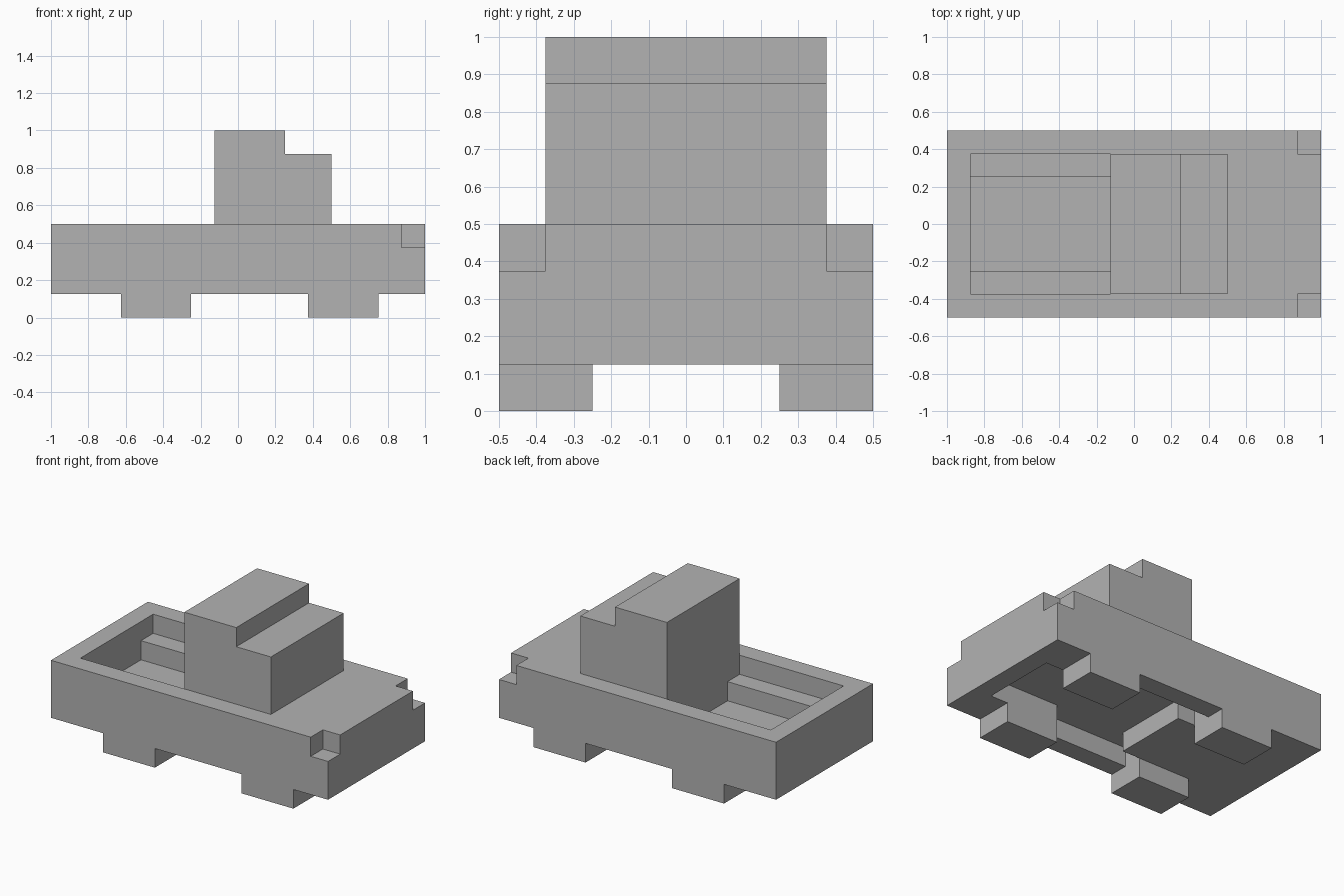
import bpy
import bmesh
from mathutils import Vector

cube = bpy.data.objects.get("Cube")
if cube:
    bpy.data.objects.remove(cube, do_unlink=True)

grey = bpy.data.materials.new("plain grey")
grey.use_nodes = True
COLOUR = (0.45, 0.45, 0.45, 1)
grey.diffuse_color = COLOUR
grey.node_tree.nodes["Principled BSDF"].inputs["Base Color"].default_value = COLOUR


def prism(name, outline, axis, lo, hi):
    """Extrude a flat outline along x, y or z from lo to hi."""
    place = {"x": lambda a, b, t: (t, a, b),
             "y": lambda a, b, t: (a, t, b),
             "z": lambda a, b, t: (a, b, t)}[axis]
    bm = bmesh.new()
    face = bm.faces.new([bm.verts.new(place(a, b, lo)) for a, b in outline])
    extruded = bmesh.ops.extrude_face_region(bm, geom=[face])["geom"]
    moved = [g for g in extruded if isinstance(g, bmesh.types.BMVert)]
    bmesh.ops.translate(bm, verts=moved, vec=Vector(place(0, 0, hi - lo)))
    bmesh.ops.recalc_face_normals(bm, faces=bm.faces)
    mesh = bpy.data.meshes.new(name)
    bm.to_mesh(mesh)
    bm.free()
    mesh.materials.append(grey)
    obj = bpy.data.objects.new(name, mesh)
    bpy.context.collection.objects.link(obj)
    return obj


def box(name, x, y, z):
    return prism(name, [(x[0], y[0]), (x[1], y[0]), (x[1], y[1]), (x[0], y[1])], "z", *z)


def mirrored(half):
    """Complete a half outline (a, b) by mirroring b."""
    return half + [(a, -b) for a, b in reversed(half)]


def cut(target, cutter):
    cutter.hide_render = True
    mod = target.modifiers.new("cut", "BOOLEAN")
    mod.operation = "DIFFERENCE"
    mod.solver = "EXACT"
    mod.object = cutter
    bpy.context.view_layer.objects.active = target
    bpy.ops.object.modifier_apply(modifier=mod.name)
    bpy.data.objects.remove(cutter, do_unlink=True)


# Main body slab
body = box("truck_body", (-1, 1), (-0.5, 0.5), (0.125, 0.5))

# Cargo bed with a raised ledge along each side
bed = [(0.375, 0.6), (0.375, 0.375), (0.25, 0.375), (0.25, 0.25)]
bed += [(-y, z) for y, z in reversed(bed)]
cut(body, prism("bed_cutter", bed, "x", -0.875, -0.125))

# Underside hollow, wider between the wheels
hollow = mirrored([(-0.125, 0.25), (-0.25, 0.25), (-0.25, 0.375),
                   (0.375, 0.375), (0.375, 0.25), (0.875, 0.25)][::-1])
cut(body, prism("underside_cutter", hollow, "z", 0.05, 0.249))

# Headlight notches
for side in (-1, 1):
    y = sorted((side * 0.375, side * 0.6))
    cut(body, box("notch_cutter", (0.875, 1.1), y, (0.375, 0.6)))

# Stepped cab
cab = [(-0.125, 0.5), (0.5, 0.5), (0.5, 0.875), (0.25, 0.875), (0.25, 1), (-0.125, 1)]
prism("cab", cab, "y", -0.375, 0.375)

# Block wheels
for end, x in (("rear", (-0.625, -0.25)), ("front", (0.375, 0.75))):
    for label, side in (("left", 1), ("right", -1)):
        y = sorted((side * 0.25, side * 0.5))
        box(f"{end}_{label}_wheel", x, y, (0, 0.125))
